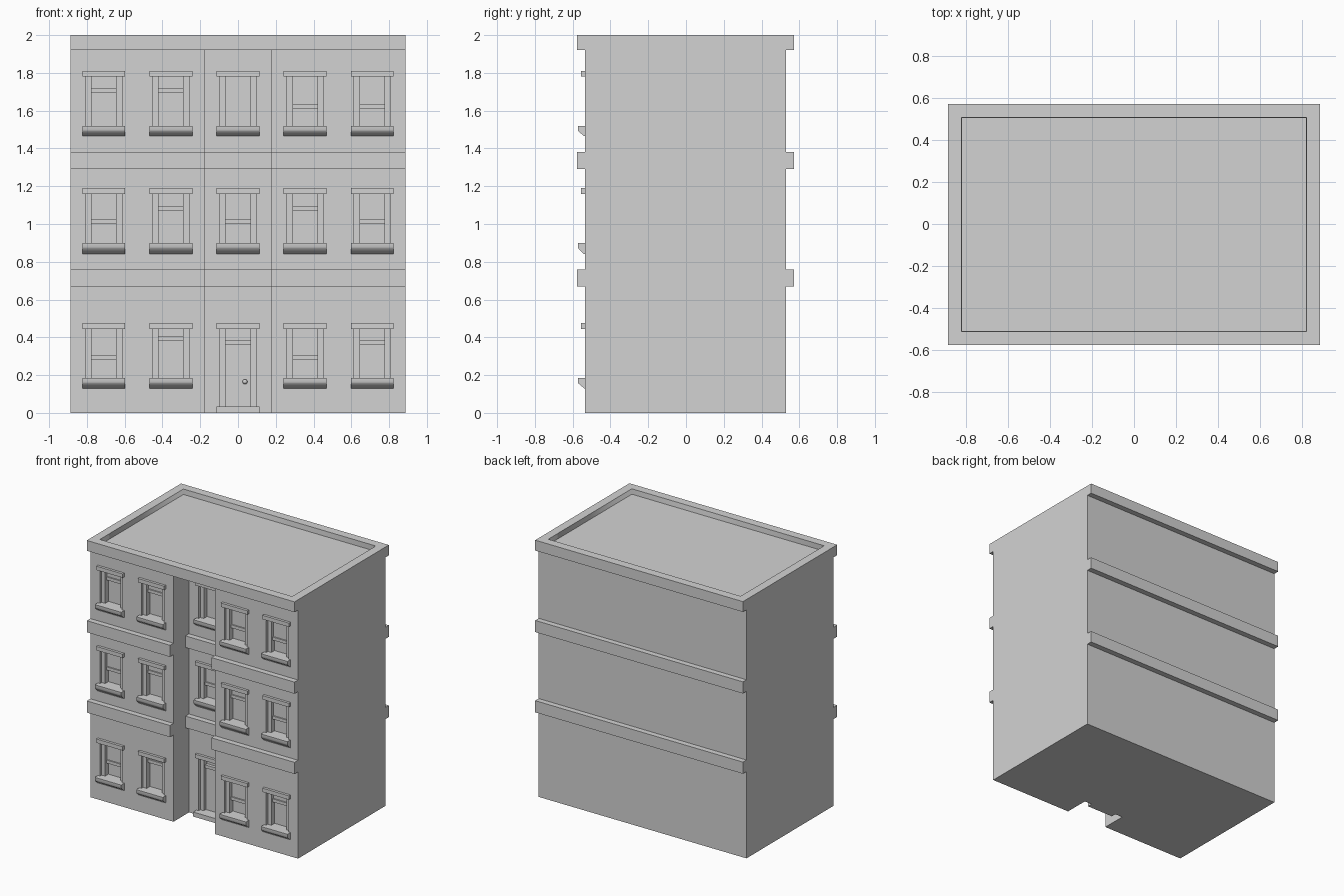
import bpy, bmesh, math
from mathutils import Matrix

if "Cube" in bpy.data.objects:
    bpy.data.objects.remove(bpy.data.objects["Cube"])

grey = bpy.data.materials.new("stone grey")
grey.diffuse_color = (0.65, 0.65, 0.65, 1)
grey.use_nodes = True
grey.node_tree.nodes["Principled BSDF"].inputs["Base Color"].default_value = grey.diffuse_color

HW = 0.888                    # half width of the block
FRONT, BACK = -0.535, 0.53    # main front and back walls
RX, RY = 0.177, -0.345        # half width and wall plane of the entrance recess
OUT = 0.043                   # how far the bands project


def finish(name, bm):
    bmesh.ops.recalc_face_normals(bm, faces=bm.faces)
    me = bpy.data.meshes.new(name)
    bm.to_mesh(me)
    bm.free()
    me.materials.append(grey)
    ob = bpy.data.objects.new(name, me)
    bpy.context.collection.objects.link(ob)
    return ob


def add_box(bm, x0, x1, y0, y1, z0, z1):
    m = Matrix.Translation(((x0 + x1) / 2, (y0 + y1) / 2, (z0 + z1) / 2))
    m = m @ Matrix.Diagonal((x1 - x0, y1 - y0, z1 - z0, 1))
    return bmesh.ops.create_cube(bm, size=1, matrix=m)


def add_prism(bm, points, offset):
    face = bm.faces.new([bm.verts.new(p) for p in points])
    ext = bmesh.ops.extrude_face_region(bm, geom=[face])
    verts = [g for g in ext["geom"] if isinstance(g, bmesh.types.BMVert)]
    bmesh.ops.translate(bm, verts=verts, vec=offset)


# Main walls: a plan with the entrance recess, extruded up
bm = bmesh.new()
plan = [(-HW, FRONT), (-RX, FRONT), (-RX, RY), (RX, RY),
        (RX, FRONT), (HW, FRONT), (HW, BACK), (-HW, BACK)]
add_prism(bm, [(x, y, 0) for x, y in plan], (0, 0, 1.92))
walls = finish("walls", bm)

# Openings: (sill bottom, sill top, lintel bottom, lintel top) for each storey
columns = [-0.71, -0.355, 0, 0.355, 0.71]
storeys = [(0.13, 0.185, 0.445, 0.475),
           (0.84, 0.90, 1.16, 1.19),
           (1.465, 1.52, 1.78, 1.81)]
# Height of the sash rail in each window, None where there is none
rails = [[0.28, 0.38, 0.36, 0.28, 0.36],
         [1.00, 1.07, 1.00, 1.07, 1.00],
         [1.695, 1.695, None, 1.61, 1.61]]
DEPTH = 0.06

cut, jambs, panes, bars, lintels, sills = [bmesh.new() for _ in range(6)]
for (sb, st, lb, lt), row in zip(storeys, rails):
    for x, rail in zip(columns, row):
        y = RY if x == 0 else FRONT
        is_door = x == 0 and sb < 0.2
        bottom = 0.035 if is_door else st
        add_box(cut, x - 0.095, x + 0.095, y - 0.03, y + DEPTH, bottom, lb)
        for s in (-1, 1):
            a, b = sorted((x + s * 0.065, x + s * 0.095))
            add_box(jambs, a, b, y + 0.02, y + DEPTH, bottom, lb)
        if rail:
            add_box(bars, x - 0.065, x + 0.065, y + 0.035, y + DEPTH, rail, rail + 0.024)
            z0, z1 = (bottom, rail) if is_door else (rail + 0.024, lb)
            add_box(panes, x - 0.065, x + 0.065, y + 0.045, y + DEPTH, z0, z1)
        add_box(lintels, x - 0.113, x + 0.113, y - 0.02, y + 0.005, lb, lt)
        if not is_door:
            profile = [(0.0, st), (-0.038, st), (-0.038, st - 0.022), (-0.034, st - 0.030),
                       (-0.004, sb), (0.0, sb)]
            add_prism(sills, [(x - 0.113, y + dy, z) for dy, z in profile], (0.226, 0, 0))

finish("window_jambs", jambs)
finish("upper_sashes_and_door_panel", panes)
finish("sash_rails", bars)
finish("lintels", lintels)
sill_ob = finish("window_sills", sills)

# Cut the openings out of the walls
cutter = finish("opening_cutter", cut)
cutter.hide_render = True
mod = walls.modifiers.new("openings", 'BOOLEAN')
mod.operation, mod.solver, mod.object = 'DIFFERENCE', 'EXACT', cutter
bpy.context.view_layer.objects.active = walls
walls.select_set(True)
bpy.ops.object.modifier_apply(modifier=mod.name)
bpy.data.objects.remove(cutter)

# Floor bands: both front wings, the recess and the back
bm = bmesh.new()
for z0, z1 in ((0.67, 0.76), (1.29, 1.38)):
    add_box(bm, -HW, -RX, FRONT - OUT, FRONT, z0, z1)
    add_box(bm, RX, HW, FRONT - OUT, FRONT, z0, z1)
    add_box(bm, -RX, RX, RY - OUT, RY, z0, z1)
    add_box(bm, -HW, HW, BACK, BACK + OUT, z0, z1)
finish("floor_bands", bm)

# Cornice and sunken roof, softly shaded on top
bm = bmesh.new()
add_box(bm, -HW, HW, FRONT - OUT, BACK + OUT, 1.92, 2.0)
top = max(bm.faces, key=lambda f: f.calc_center_median().z)
for e in top.edges:
    e.smooth = False
rim = bmesh.ops.inset_region(bm, faces=[top], thickness=0.093)["faces"]
wall = bmesh.ops.inset_region(bm, faces=[top], thickness=0.004, depth=-0.04)["faces"]
for f in rim + wall + [top]:
    f.smooth = True
finish("cornice_roof", bm)

# Doorstep
bm = bmesh.new()
add_box(bm, -0.113, 0.113, RY - 0.04, RY + 0.005, 0, 0.035)
finish("doorstep", bm)

# Door knob
bm = bmesh.new()
bmesh.ops.create_uvsphere(bm, u_segments=16, v_segments=8, radius=0.013,
                          matrix=Matrix.Translation((0.037, RY + 0.036, 0.165)))
knob = finish("door_knob", bm)

# Smooth the rounded parts
for ob, angle in ((sill_ob, 60), (knob, 60)):
    bpy.ops.object.select_all(action='DESELECT')
    ob.select_set(True)
    bpy.context.view_layer.objects.active = ob
    bpy.ops.object.shade_smooth_by_angle(angle=math.radians(angle))
